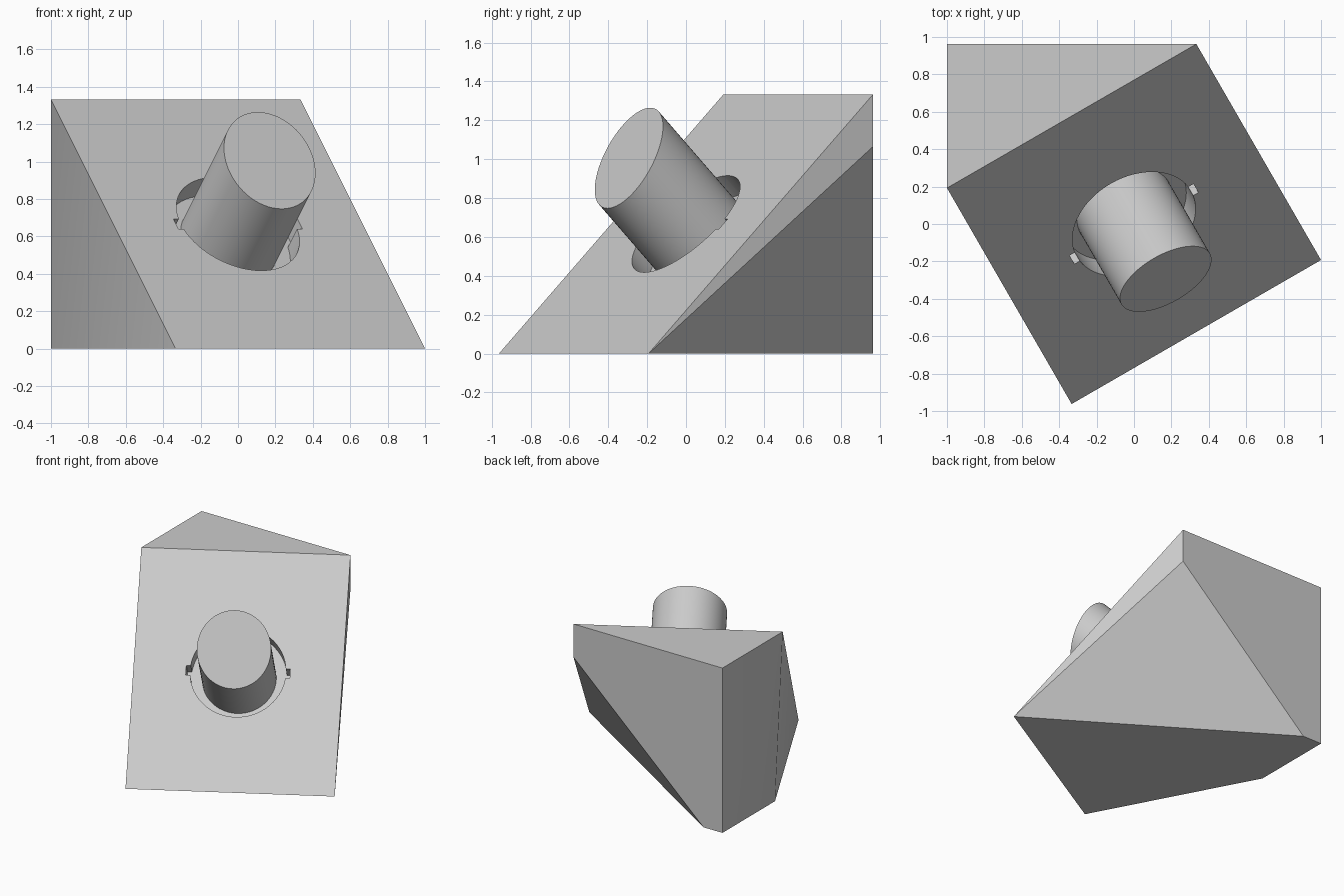
import bpy, bmesh, math
from mathutils import Matrix, Vector

if "Cube" in bpy.data.objects:
    bpy.data.objects.remove(bpy.data.objects["Cube"], do_unlink=True)

H = 4 / 3              # body height
PIN_R, HOLE_R = 0.273, 0.352
DEPTH, RISE = 0.14, 0.48
CAP_SLOPE = 0.34

grey = bpy.data.materials.new("plain_grey")
grey.use_nodes = True
grey.diffuse_color = (0.6, 0.6, 0.6, 1)
grey.node_tree.nodes["Principled BSDF"].inputs["Base Color"].default_value = (0.6, 0.6, 0.6, 1)

# Frame of the sloping face: u along its level edge, v uphill, n outward
u = Vector((math.cos(math.pi / 6), 0.5, 0))
n = Vector((0.5, -math.cos(math.pi / 6), 1)).normalized()
v = n.cross(u)
frame = Matrix.Translation((0, 0, H / 2)) @ Matrix((u, v, n)).transposed().to_4x4()


def make_object(name, bm):
    bmesh.ops.recalc_face_normals(bm, faces=bm.faces)
    mesh = bpy.data.meshes.new(name)
    bm.to_mesh(mesh)
    bm.free()
    mesh.materials.append(grey)
    obj = bpy.data.objects.new(name, mesh)
    bpy.context.collection.objects.link(obj)
    return obj


def cylinder(name, radius, low, high, slope=0):
    bm = bmesh.new()
    bmesh.ops.create_cone(bm, cap_ends=True, segments=64, radius1=radius, radius2=radius,
                          depth=high - low,
                          matrix=Matrix.Translation((0, 0, (low + high) / 2)))
    for vert in bm.verts:
        if vert.co.z > 0:
            vert.co.z += slope * vert.co.y
    bm.transform(frame)
    return make_object(name, bm)


def bar(name, length, width, low, high, turn):
    bm = bmesh.new()
    bmesh.ops.create_cube(bm, size=1, matrix=Matrix.Translation((0, 0, (low + high) / 2))
                          @ Matrix.Diagonal((length, width, high - low, 1)))
    bm.transform(frame @ Matrix.Rotation(turn, 4, "Z"))
    return make_object(name, bm)


def smooth(obj):
    bpy.ops.object.select_all(action="DESELECT")
    obj.select_set(True)
    bpy.context.view_layer.objects.active = obj
    bpy.ops.object.shade_smooth_by_angle(angle=math.radians(30))


# Faceted body: sloping rectangle, back wall and undercut sides
upper_left, upper_right = (-1, 0.1925, H), (1 / 3, 0.9623, H)
lower_left, lower_right = (-1 / 3, -0.9623, 0), (1, -0.1925, 0)
corners = [upper_left, upper_right, lower_left, lower_right,
           (-1, 0.9623, H), (-1, 0.9623, 0), (-1, 0.29, 0),
           (-0.83, 0.9623, 0), (1 / 3, 0.9623, 1.065)]
bm = bmesh.new()
for co in corners:
    bm.verts.new(co)
bmesh.ops.convex_hull(bm, input=bm.verts)
bmesh.ops.dissolve_limit(bm, angle_limit=math.radians(1), verts=bm.verts, edges=bm.edges)
body = make_object("wedge_body", bm)

# Round recess with four keyway notches
cutters = [cylinder("recess_cutter", HOLE_R, -DEPTH, 0.1)]
for i in range(2):
    cutters.append(bar("notch_cutter", 0.765, 0.075, -DEPTH, 0.12, i * math.pi / 2))
for cutter in cutters:
    cutter.hide_render = True
    mod = body.modifiers.new("recess", "BOOLEAN")
    mod.operation = "DIFFERENCE"
    mod.solver = "EXACT"
    mod.object = cutter
bpy.context.view_layer.update()
carved = bpy.data.meshes.new_from_object(
    body.evaluated_get(bpy.context.evaluated_depsgraph_get()))
body.modifiers.clear()
body.data = carved
for cutter in cutters:
    bpy.data.objects.remove(cutter, do_unlink=True)
smooth(body)

# Pin standing in the recess, with a slanted end
smooth(cylinder("slanted_pin", PIN_R, -DEPTH - 0.01, RISE, CAP_SLOPE))
